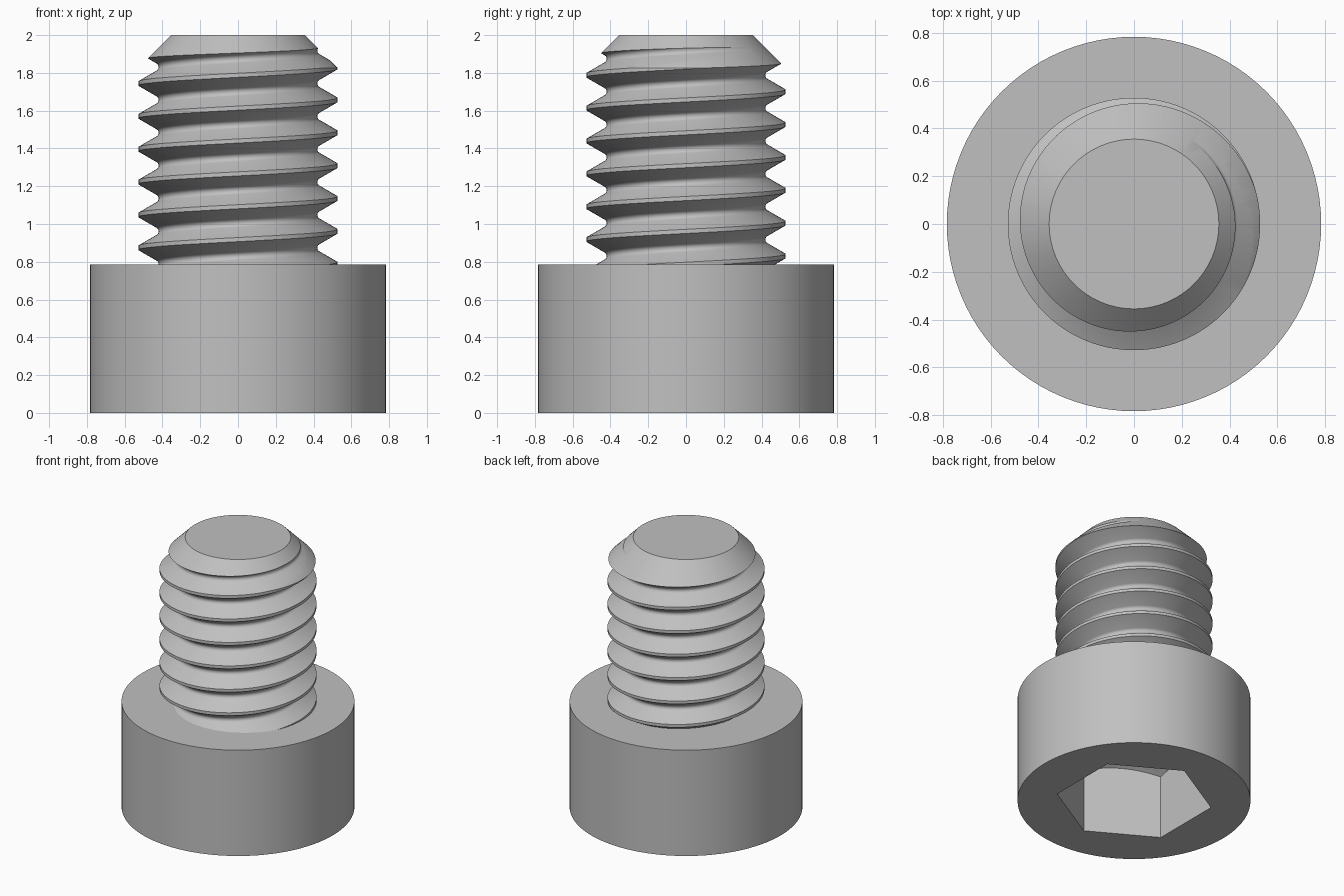
import bpy, bmesh, math

cube = bpy.data.objects.get("Cube")
if cube:
    bpy.data.objects.remove(cube, do_unlink=True)

HEAD_R, HEAD_H, TOP = 0.783, 0.785, 2.0
CREST, ROOT, PITCH, CREST_Z = 0.528, 0.42, 0.174, 0.961
TIP_R, HEX_R, HEX_DEPTH = 0.355, 0.525, 0.47
SEG = 96

steel = bpy.data.materials.new("grey steel")
steel.use_nodes = True
colour = (0.53, 0.53, 0.53, 1)
steel.diffuse_color = colour
steel.node_tree.nodes["Principled BSDF"].inputs["Base Color"].default_value = colour


def finish(bm, name):
    bmesh.ops.recalc_face_normals(bm, faces=bm.faces)
    mesh = bpy.data.meshes.new(name)
    bm.to_mesh(mesh)
    bm.free()
    mesh.materials.append(steel)
    ob = bpy.data.objects.new(name, mesh)
    bpy.context.collection.objects.link(ob)
    return ob


def lathe(name, profile, sides=SEG, turn=0.0):
    """Closed solid of revolution; profile runs bottom to top as (radius, z)."""
    bm = bmesh.new()
    rings = []
    for r, z in profile:
        rings.append([bm.verts.new((r * math.cos(turn + math.tau * i / sides),
                                    r * math.sin(turn + math.tau * i / sides), z))
                      for i in range(sides)])
    for a, b in zip(rings, rings[1:]):
        for i in range(sides):
            j = (i + 1) % sides
            bm.faces.new((a[i], a[j], b[j], b[i]))
    bm.faces.new(rings[0][::-1])
    bm.faces.new(rings[-1])
    return finish(bm, name)


def select(ob):
    bpy.ops.object.select_all(action='DESELECT')
    ob.select_set(True)
    bpy.context.view_layer.objects.active = ob


def cut(ob, tool, operation):
    mod = ob.modifiers.new("cut", 'BOOLEAN')
    mod.operation, mod.solver, mod.object = operation, 'EXACT', tool
    select(ob)
    bpy.ops.object.modifier_apply(modifier=mod.name)
    bpy.data.objects.remove(tool, do_unlink=True)


def threaded_rod(name, turns=11):
    """Helical sweep of one thread profile: flat crest, straight flanks, round root."""
    half = PITCH / 16
    fillet = (CREST - ROOT - math.sqrt(3) * (PITCH / 2 - half)) / -1.0
    profile = [(-half, CREST), (half, CREST)]
    for deg in range(-60, 61, 20):
        a = math.radians(deg)
        profile.append((PITCH / 2 + fillet * math.sin(a), ROOT + fillet * (1 - math.cos(a))))
    bm = bmesh.new()
    base = CREST_Z - 3 * PITCH
    columns = []
    for j in range(SEG + 1):
        ang = math.tau * j / SEG
        columns.append([bm.verts.new((r * math.cos(ang), r * math.sin(ang),
                                      base + PITCH * (t + j / SEG) + s))
                        for t in range(turns) for s, r in profile])
    for a, b in zip(columns, columns[1:]):
        for i in range(len(a) - 1):
            bm.faces.new((a[i], b[i], b[i + 1], a[i + 1]))
    bmesh.ops.remove_doubles(bm, verts=bm.verts, dist=1e-5)
    # close both ends with fans to the axis
    low = bm.verts.new((0, 0, base))
    high = bm.verts.new((0, 0, base + PITCH * turns))
    for e in [e for e in bm.edges if e.is_boundary]:
        bm.faces.new((*e.verts, low if e.verts[0].co.z < 1.2 else high))
    return finish(bm, name)


# head with a drilled hexagonal socket underneath
head = lathe("head", [(HEAD_R, 0), (HEAD_R, HEAD_H)])
socket = lathe("socket_cutter", [(HEX_R, -0.05), (HEX_R, 0.9)], 6, math.radians(30))
slope = 0.55
drill = lathe("drill_cutter", [(0.6, -0.1), (0.6, HEX_DEPTH - (0.6 - HEX_R) * slope),
                               (0.002, HEX_DEPTH + HEX_R * slope)])
cut(socket, drill, 'INTERSECT')
cut(head, socket, 'DIFFERENCE')

# threaded shank trimmed by a chamfered envelope
shank = threaded_rod("threaded_shank")
wide = 0.7
envelope = lathe("tip_cutter", [(wide, HEAD_H - 0.005), (wide, TOP + TIP_R - wide), (TIP_R, TOP)])
cut(shank, envelope, 'INTERSECT')

for ob in (head, shank):
    select(ob)
    bpy.ops.object.shade_smooth_by_angle(angle=math.radians(30))
